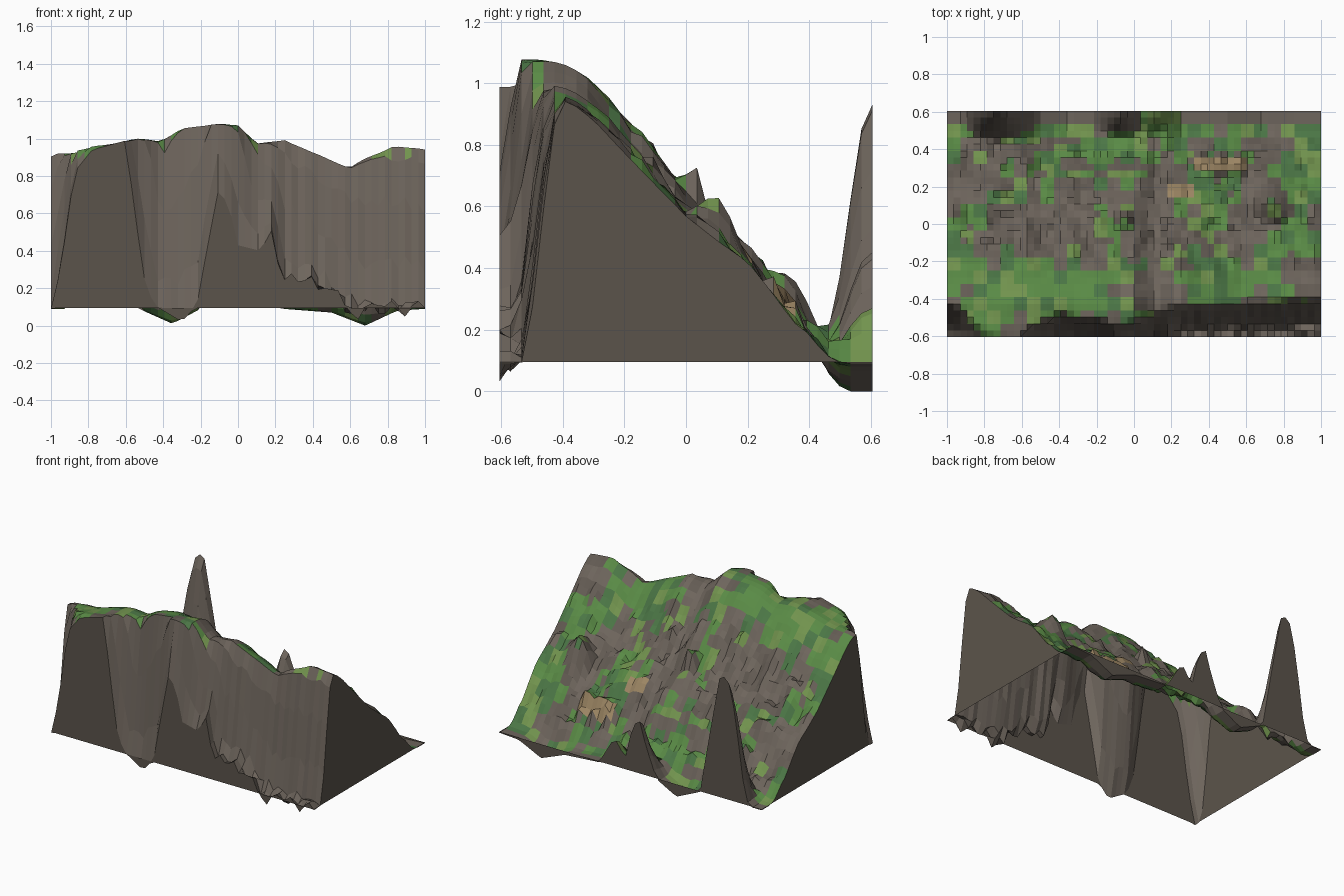
import bpy, bmesh, random
from mathutils import noise, Vector

if "Cube" in bpy.data.objects:
    bpy.data.objects.remove(bpy.data.objects["Cube"])

random.seed(7)
NX, NY = 56, 34
BASE = 0.105


def interp(pts, t):
    """Piecewise linear profile lookup."""
    if t <= pts[0][0]:
        return pts[0][1]
    for (a, p), (b, q) in zip(pts, pts[1:]):
        if t <= b:
            return p + (q - p) * (t - a) / (b - a)
    return pts[-1][1]


def smooth(t):
    t = max(0.0, min(1.0, t))
    return t * t * (3 - 2 * t)


# Skyline of the ridge, and where the cliff starts behind the front edge
RIDGE = [(-1, .92), (-.85, .94), (-.7, .97), (-.55, 1.01), (-.42, 1.0), (-.3, 1.06), (-.2, 1.08),
         (0, 1.08), (.1, .98), (.25, 1.01), (.4, .93), (.6, .86), (.7, .92), (.83, .98), (1, .96)]
CLIFF_Y = [(-1, -.42), (-.93, -.45), (-.85, -.54), (-.75, -.58), (-.6, -.58), (-.5, -.53), (-.4, -.48),
           (-.2, -.51), (-.1, -.55), (0, -.52), (.1, -.47), (.25, -.43), (1, -.4)]
# Heights along the front and back edges
FRONT = [(-1, .1), (-.945, .33), (-.9, .67), (-.86, .85), (-.78, .95), (-.6, 1.0), (-.55, .6), (-.5, .26),
         (-.45, .12), (-.3, .03), (-.22, .12), (-.16, .45), (-.1, .76), (-.03, .58), (0, .44), (.12, .41),
         (.18, .52), (.23, .26), (.35, .24), (.45, .2), (.55, .12), (.66, .06), (.8, .09), (.93, .08), (1, .1)]
BACK = [(-1, .1), (-.9, .1), (-.85, .3), (-.8, .7), (-.74, .95), (-.68, .93), (-.6, .5), (-.53, .1),
        (-.35, .02), (-.2, .1), (-.12, .3), (-.06, .5), (0, .35), (.04, .18), (.12, .3), (.17, .22),
        (.24, .1), (.5, .08), (.68, .01), (.85, .09), (1, .1)]
# Main hillside profile from ridge to valley
SLOPE = [(-.42, 1.0), (-.37, .985), (-.3, .93), (-.2, .82), (0, .605), (.1, .52), (.2, .445), (.28, .34),
         (.35, .24), (.45, .165), (.6, .1)]
# Outcrops: x, y, radius, extra height
ROCKS = [(.74, .1, .12, .14), (-.05, .03, .06, .12), (-.62, .36, .14, .12), (.25, .18, .08, .03),
         (-.3, -.12, .07, .05), (.2, -.1, .07, .04), (-.75, -.05, .07, .03)]


def in_sand(x, y):
    return (.32 < x < .6 and .29 < y < .37) or (.17 < x < .32 and .14 < y < .21)


def height(x, y):
    edge = abs(x) > .999
    ridge = interp(RIDGE, x)
    z = interp(SLOPE, y) + (ridge - 1) * smooth((.6 - y) / 1.0)
    if not edge:
        # rolling ground plus rougher rock lower down the hill
        z += .022 * noise.noise(Vector((x * 6, y * 6, 2.0)))
        z += .045 * noise.noise(Vector((x * 13, y * 13, 5.0))) * smooth((y + .4) / .25)
        z += random.uniform(-.012, .012) * smooth((y + .35) / .3)
    for rx, ry, r, h in ROCKS:
        z += h * smooth(1 - ((x - rx) ** 2 + (y - ry) ** 2) ** .5 / r)
    if .32 < x < .6 and .27 < y < .37:  # sandy ledge
        z += random.uniform(.02, .07)
    # back edge spikes and hollows
    b = interp(BACK, x)
    w = smooth((y - .44) / .16) if b > .15 else smooth((y - .38) / .15)
    z += (b - z) * w
    # front cliff
    yr = interp(CLIFF_Y, x)
    if y < yr:
        width = min(.14, yr + .6)
        s = smooth((yr - y) / width)
        if not edge and .05 < s < .95:
            s += random.uniform(-.05, .05)
        f = interp(FRONT, x)
        if .25 < x < .97:  # jagged foot of the cliff
            f += random.uniform(-.03, .07)
        z += (f - z) * s
    return z


def material(name, rgb):
    m = bpy.data.materials.new(name)
    m.diffuse_color = (*rgb, 1)
    m.use_nodes = True
    m.node_tree.nodes["Principled BSDF"].inputs["Base Color"].default_value = m.diffuse_color
    return m


MATS = [material("rock", (.155, .13, .108)), material("rock_dark", (.125, .105, .087)),
        material("grass", (.1, .255, .06)), material("grass_dark", (.07, .18, .06)),
        material("grass_light", (.165, .29, .075)), material("sand", (.33, .235, .125))]


def new_object(name, bm, mats):
    me = bpy.data.meshes.new(name)
    bm.to_mesh(me)
    bm.free()
    for m in mats:
        me.materials.append(m)
    ob = bpy.data.objects.new(name, me)
    bpy.context.collection.objects.link(ob)
    return ob


# Terrain surface
xs = [-1 + 2 * i / NX for i in range(NX + 1)]
ys = [-.605 + 1.21 * j / NY for j in range(NY + 1)]
H = [[max(0, height(x, max(-.6, min(.6, y)))) for x in xs] for y in ys]
low_z = min(min(r) for r in H)
bm = bmesh.new()
V = [[bm.verts.new((x, y, H[j][i])) for i, x in enumerate(xs)] for j, y in enumerate(ys)]
tile = {}
for j in range(NY):
    for i in range(NX):
        f = bm.faces.new((V[j][i], V[j][i + 1], V[j + 1][i + 1], V[j + 1][i]))
        f.normal_update()
        c = f.calc_center_median()
        key = (i // 2, j // 2)
        if key not in tile:
            # grassy patches near the ridge and sides, bare rock in the middle
            bare = .55 * smooth(1 - abs(c.y - .05) / .4) * smooth(1.5 - abs(c.x))
            g = noise.noise(Vector((c.x * 4, c.y * 4, 9))) + random.uniform(-.4, .4) + .28 - bare
            tile[key] = random.choice((2, 2, 3, 4)) if g > 0 else random.choice((0, 0, 1))
        cliff = c.y < interp(CLIFF_Y, c.x) - .03 or (c.y > .54 and not 0 < c.x < .25)
        if in_sand(c.x, c.y):
            f.material_index = 5
        elif cliff or f.normal.z < .5:
            f.material_index = 0
        else:
            f.material_index = tile[key]
new_object("terrain_surface", bm, MATS)

# Flat side walls down to the base line (the underside is open)
bm = bmesh.new()
rim = ([(xs[i], ys[0], H[0][i]) for i in range(NX + 1)]
       + [(xs[NX], ys[j], H[j][NX]) for j in range(1, NY + 1)]
       + [(xs[i], ys[NY], H[NY][i]) for i in range(NX - 1, -1, -1)]
       + [(xs[0], ys[j], H[j][0]) for j in range(NY - 1, 0, -1)])
top = [bm.verts.new(p) for p in rim]
low = [bm.verts.new((p[0], p[1], BASE)) for p in rim]
for k in range(len(rim)):
    n = (k + 1) % len(rim)
    bm.faces.new((low[k], low[n], top[n], top[k]))
new_object("side_walls", bm, [material("wall_earth", (.105, .088, .07))])

# Rest the lowest hollow on the ground
for ob in bpy.context.collection.objects:
    ob.location.z = -low_z
